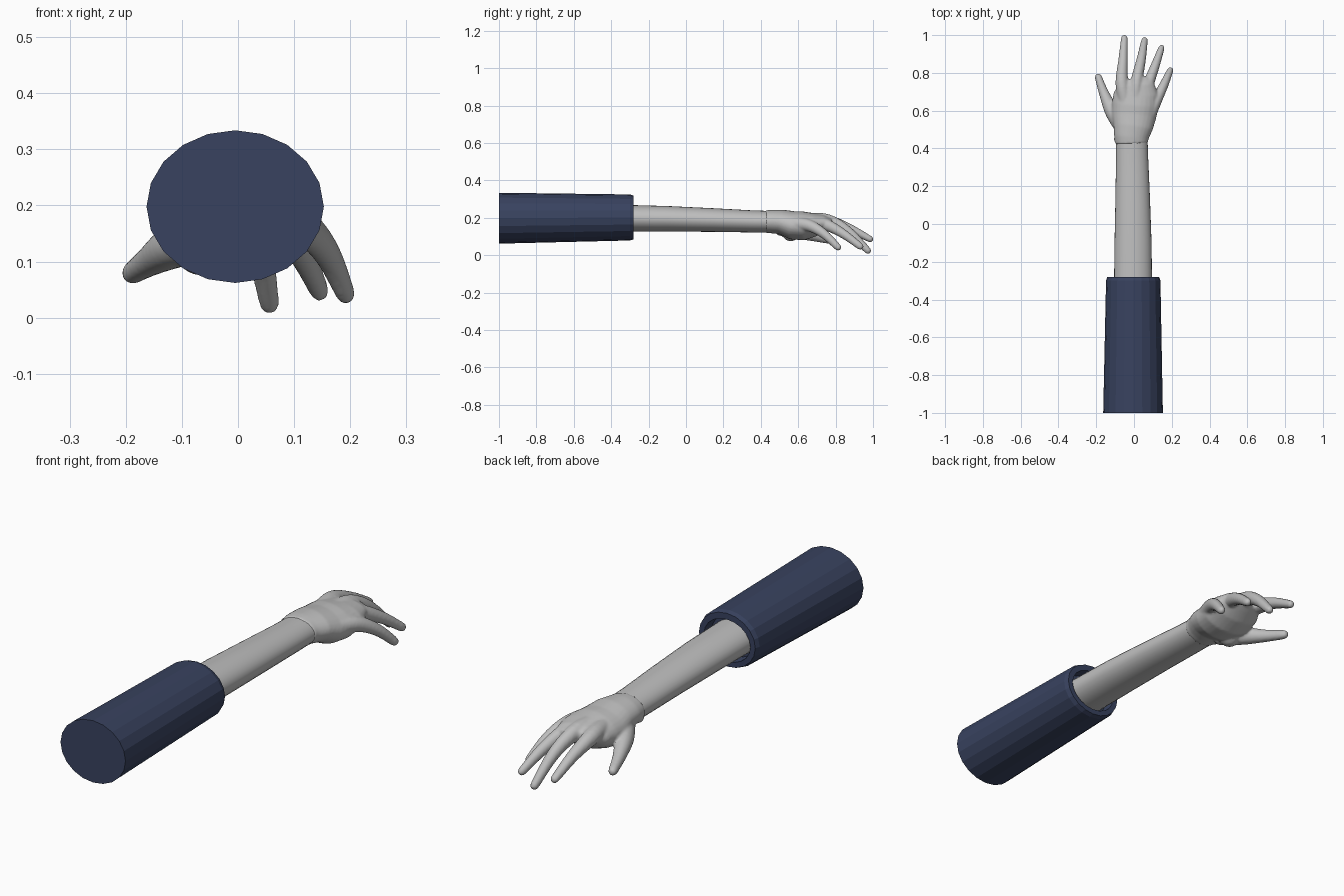
import bpy, bmesh, math
from mathutils import Vector

cube = bpy.data.objects.get("Cube")
if cube:
    bpy.data.objects.remove(cube, do_unlink=True)


def material(name, rgb):
    m = bpy.data.materials.new(name)
    m.use_nodes = True
    m.diffuse_color = (*rgb, 1)
    bsdf = m.node_tree.nodes["Principled BSDF"]
    bsdf.inputs["Base Color"].default_value = (*rgb, 1)
    bsdf.inputs["Roughness"].default_value = 0.8
    return m


navy = material("navy cloth", (0.04, 0.055, 0.115))
grey = material("pale grey skin", (0.52, 0.52, 0.52))


def loft(bm, path, sides, closed=True):
    """Bridge elliptical rings given as (x, y, z, half width, half height)."""
    centres = [Vector(p[:3]) for p in path]
    rings = []
    for i, (x, y, z, rx, rz) in enumerate(path):
        along = centres[min(i + 1, len(path) - 1)] - centres[max(i - 1, 0)]
        # rings that share a plane (a rim or recess) stay facing along y
        if not closed or along.length < 1e-6:
            along = Vector((0, 1, 0))
        side = along.cross(Vector((0, 0, 1))).normalized()
        up = side.cross(along).normalized()
        ring = []
        for k in range(sides):
            a = math.tau * k / sides
            ring.append(bm.verts.new(centres[i] + side * (rx * math.cos(a)) + up * (rz * math.sin(a))))
        rings.append(ring)
    for a, b in zip(rings, rings[1:]):
        for k in range(sides):
            n = (k + 1) % sides
            bm.faces.new((a[k], a[n], b[n], b[k]))
    bm.faces.new(rings[0])
    bm.faces.new(rings[-1])


def finish(bm, name, mat):
    bmesh.ops.recalc_face_normals(bm, faces=bm.faces)
    mesh = bpy.data.meshes.new(name)
    bm.to_mesh(mesh)
    bm.free()
    mesh.materials.append(mat)
    ob = bpy.data.objects.new(name, mesh)
    bpy.context.collection.objects.link(ob)
    return ob


def smooth(ob, angle):
    bpy.ops.object.select_all(action="DESELECT")
    ob.select_set(True)
    bpy.context.view_layer.objects.active = ob
    bpy.ops.object.shade_smooth_by_angle(angle=math.radians(angle))


def rounded(points, sub=5):
    """Smooth a finger path and close its tip with a dome."""
    out = []
    pts = [Vector(p) for p in points]
    pts = [pts[0] * 2 - pts[1]] + pts + [pts[-1] * 2 - pts[-2]]
    for a, b, c, d in zip(pts, pts[1:], pts[2:], pts[3:]):
        for s in range(sub):
            t = s / sub
            out.append(0.5 * (2 * b + (c - a) * t + (2 * a - 5 * b + 4 * c - d) * t ** 2
                              + (3 * b - a - 3 * c + d) * t ** 3))
    tip, before = pts[-2], out[-1]
    ahead = Vector(tip[:3]) - Vector(before[:3])
    ahead.normalize()
    for s in range(5):
        a = s / 4 * math.radians(80)
        c = Vector(tip[:3]) + ahead * (tip[3] * (math.sin(a) - 1))
        out.append((*c, tip[3] * math.cos(a), tip[4] * math.cos(a)))
    # drop samples that the dome has already passed
    return [p for p in out[:-5] if (Vector(tip[:3]) - Vector(p[:3])).dot(ahead) > tip[3] * 1.1] + out[-5:]


# Sleeve: faceted tapering tube with a chamfered rim and a shallow opening
bm = bmesh.new()
loft(bm, [(-0.005, -1.0, 0.198, 0.158, 0.136),
          (-0.004, -0.30, 0.202, 0.144, 0.123),
          (-0.004, -0.28, 0.202, 0.137, 0.117),
          (-0.004, -0.28, 0.200, 0.113, 0.092),
          (-0.004, -0.33, 0.200, 0.110, 0.088)], 20, closed=False)
finish(bm, "sleeve", navy)

# Forearm
bm = bmesh.new()
loft(bm, [(-0.005, -0.36, 0.198, 0.101, 0.072),
          (-0.005, -0.10, 0.195, 0.098, 0.068),
          (-0.007, 0.15, 0.188, 0.091, 0.063),
          (-0.010, 0.35, 0.181, 0.085, 0.059),
          (-0.012, 0.47, 0.179, 0.083, 0.057)], 28)
smooth(finish(bm, "forearm", grey), 50)

# Hand: palm and digits fused into one skin
digits = {
    "thumb": [(-0.05, 0.50, 0.150, 0.045, 0.045), (-0.112, 0.59, 0.128, 0.040, 0.040),
              (-0.158, 0.69, 0.100, 0.027, 0.027), (-0.195, 0.795, 0.075, 0.018, 0.019)],
    "index": [(-0.045, 0.64, 0.185, 0.040, 0.038), (-0.064, 0.75, 0.185, 0.034, 0.034),
              (-0.058, 0.87, 0.145, 0.025, 0.025), (-0.050, 1.00, 0.078, 0.017, 0.017)],
    "middle": [(0.005, 0.64, 0.190, 0.040, 0.038), (0.015, 0.76, 0.185, 0.032, 0.034),
               (0.038, 0.87, 0.125, 0.025, 0.026), (0.058, 0.985, 0.012, 0.017, 0.018)],
    "ring": [(0.045, 0.62, 0.180, 0.040, 0.038), (0.073, 0.73, 0.170, 0.031, 0.033),
             (0.113, 0.84, 0.115, 0.024, 0.025), (0.150, 0.945, 0.037, 0.016, 0.018)],
    "little": [(0.080, 0.58, 0.170, 0.038, 0.038), (0.121, 0.66, 0.158, 0.030, 0.032),
               (0.160, 0.74, 0.112, 0.024, 0.025), (0.197, 0.825, 0.030, 0.016, 0.018)],
}
bm = bmesh.new()
loft(bm, [(-0.013, 0.425, 0.180, 0.086, 0.060),
          (-0.014, 0.46, 0.180, 0.092, 0.063),
          (-0.005, 0.51, 0.178, 0.104, 0.066),
          (0.000, 0.57, 0.160, 0.118, 0.076),
          (0.006, 0.63, 0.157, 0.123, 0.077),
          (0.011, 0.69, 0.164, 0.119, 0.062),
          (0.010, 0.74, 0.175, 0.096, 0.042),
          (0.005, 0.77, 0.178, 0.070, 0.025)], 28)
for path in digits.values():
    loft(bm, rounded(path), 16)
# Wrist bone bump and heel of the thumb
for x, y, z, r in ((-0.080, 0.45, 0.165, 0.027), (-0.065, 0.56, 0.125, 0.050)):
    ball = bmesh.ops.create_uvsphere(bm, u_segments=16, v_segments=10, radius=r)
    bmesh.ops.translate(bm, verts=ball["verts"], vec=(x, y, z))
hand = finish(bm, "hand", grey)
fuse = hand.modifiers.new("fuse", "REMESH")
fuse.mode = "VOXEL"
fuse.voxel_size = 0.006
fuse.use_smooth_shade = True
soften = hand.modifiers.new("soften", "SMOOTH")
soften.factor = 0.5
soften.iterations = 5
